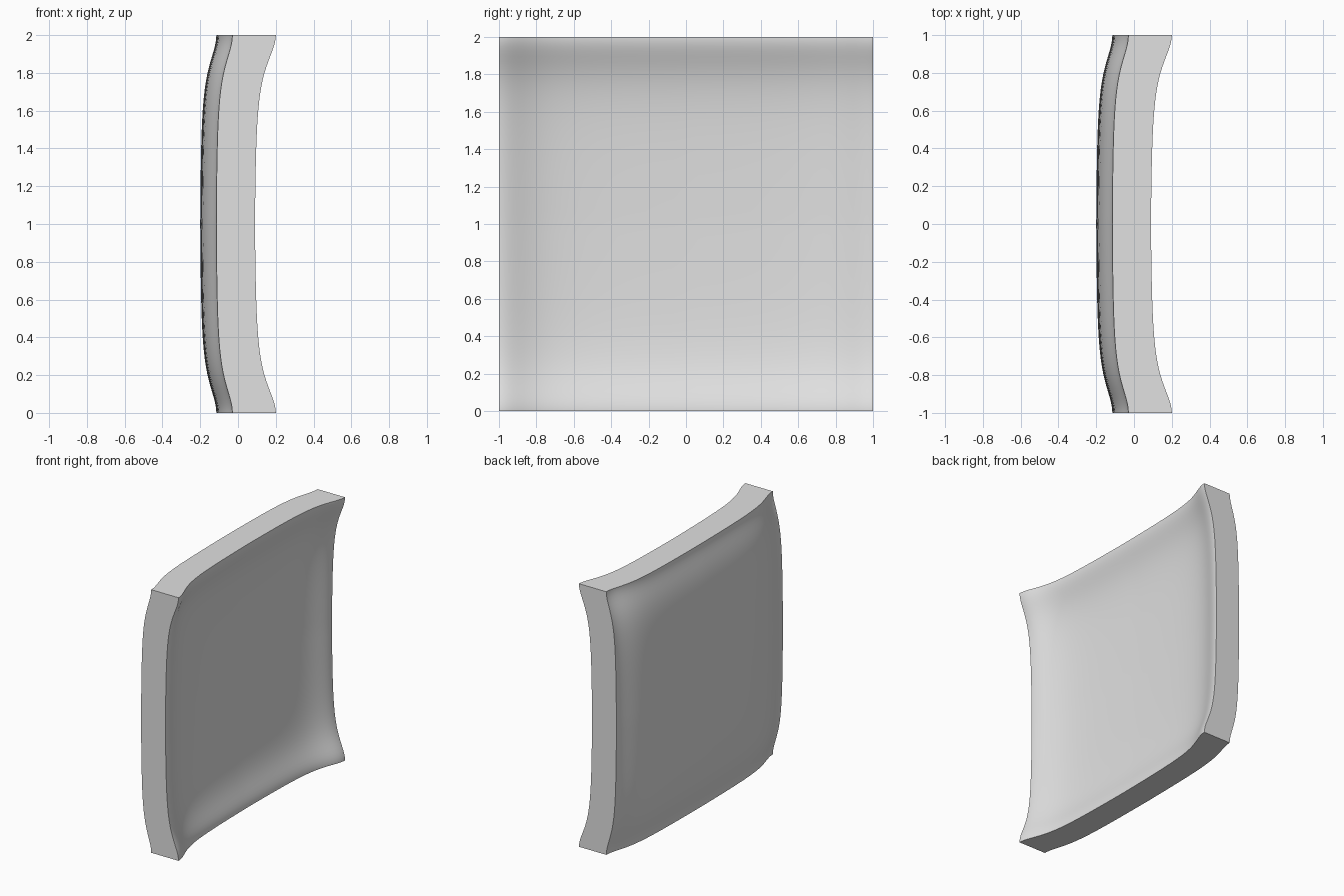
import bpy
import bmesh
import math

if "Cube" in bpy.data.objects:
    bpy.data.objects.remove(bpy.data.objects["Cube"])

N = 48           # grid cells per side


def flare(s):
    """0 at the panel middle, 1 at its rim, with an S-shaped rise (s in -1..1)."""
    def bump(t):
        return 1 / (1 + (t / 0.19) ** 2)
    low = bump(1.0)
    return (bump(1 - abs(s)) - low) / (1 - low)


# Grid lines, packed closer together towards the rim
lines = [math.sin(math.pi / 2 * (2 * i / N - 1)) for i in range(N + 1)]

bm = bmesh.new()


def skin(base, rise):
    """Grid of vertices for one dished face of the panel."""
    return [[bm.verts.new((base + rise * (flare(y) + flare(z)), y, z + 1))
             for z in lines] for y in lines]


# Bulging back face and dished front face
outer = skin(-0.2, 0.085)
inner = skin(-0.02, 0.11)
for i in range(N):
    for j in range(N):
        for g in (outer, inner):
            bm.faces.new((g[i][j], g[i + 1][j], g[i + 1][j + 1], g[i][j + 1]))

# Flat walls round the rim
rim = ([(i, 0) for i in range(N)] + [(N, j) for j in range(N)] +
       [(i, N) for i in range(N, 0, -1)] + [(0, j) for j in range(N, 0, -1)])
for (a, b), (c, d) in zip(rim, rim[1:] + rim[:1]):
    bm.faces.new((outer[a][b], outer[c][d], inner[c][d], inner[a][b]))
bmesh.ops.recalc_face_normals(bm, faces=bm.faces)

mesh = bpy.data.meshes.new("dished_panel")
bm.to_mesh(mesh)
bm.free()
panel = bpy.data.objects.new("dished_panel", mesh)
bpy.context.collection.objects.link(panel)

# Single light grey colour
grey = bpy.data.materials.new("light grey")
grey.diffuse_color = (0.75, 0.75, 0.75, 1)
grey.use_nodes = True
grey.node_tree.nodes["Principled BSDF"].inputs["Base Color"].default_value = grey.diffuse_color
mesh.materials.append(grey)

# Smooth faces, crisp rim
bpy.context.view_layer.objects.active = panel
panel.select_set(True)
bpy.ops.object.shade_smooth_by_angle(angle=math.radians(35))
